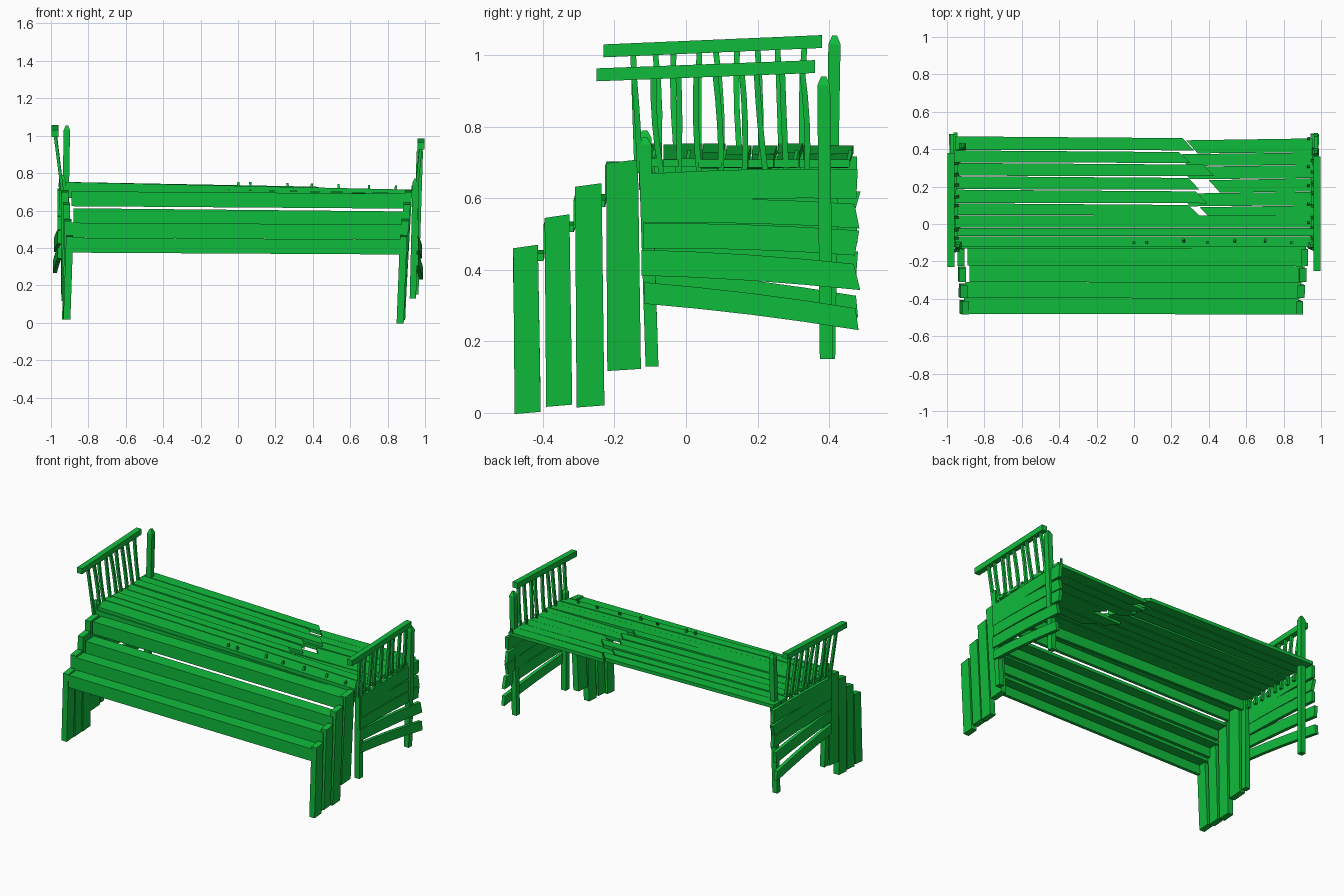
import bpy, bmesh, random
from mathutils import Vector

if "Cube" in bpy.data.objects:
    bpy.data.objects.remove(bpy.data.objects["Cube"])

random.seed(4)
mat = bpy.data.materials.new("green_wood")
mat.diffuse_color = (0.005, 0.5, 0.045, 1)
mat.use_nodes = True
mat.node_tree.nodes["Principled BSDF"].inputs["Base Color"].default_value = mat.diffuse_color


def board(name, a, b, wide, thick, skew=(0, 0), bend=(0, 0, 0), point=0, taper=1.0):
    """Flat board swept from a to b; wide/thick are full cross-section vectors."""
    a, b, wide, thick, bend = map(Vector, (a, b, wide, thick, bend))
    axis = (b - a).normalized()
    n = 4 if bend.length > 0 else 1
    bm = bmesh.new()
    rings = []
    for i in range(n + 1):
        f = i / n
        c = a.lerp(b, f) + bend * 4 * f * (1 - f)
        k = skew[0] if i == 0 else skew[1] if i == n else 0
        s = 1 + (taper - 1) * f
        rings.append([bm.verts.new(c + wide * u * s + thick * v + axis * k * u)
                      for u, v in ((-.5, -.5), (.5, -.5), (.5, .5), (-.5, .5))])
    if point:  # chipped, pointed post top
        rings.append([bm.verts.new(v.co.lerp(b, .6) + axis * point) for v in rings[-1]])
    for r, q in zip(rings, rings[1:]):
        for j in range(4):
            k = (j + 1) % 4
            bm.faces.new((r[j], r[k], q[k], q[j]))
    bm.faces.new(rings[0][::-1])
    bm.faces.new(rings[-1])
    bmesh.ops.recalc_face_normals(bm, faces=bm.faces)
    me = bpy.data.meshes.new(name)
    bm.to_mesh(me)
    bm.free()
    me.materials.append(mat)
    ob = bpy.data.objects.new(name, me)
    bpy.context.collection.objects.link(ob)
    return ob


def deck_z(x):
    return 0.718 - 0.022 * x


# Deck: rows of boards, the rear ones snapped near x = 0.3
edges = [.47, .395, .328, .257, .185, .112, .047, -.02, -.065, -.125]
breaks = [(.29, .31), (.27, .26), (.40, .27), (.32, .43), (.36, .27), (.32, .38), None, None, None]
for i, br in enumerate(breaks):
    y0, y1 = edges[i], edges[i + 1]
    y, w = (y0 + y1) / 2, y0 - y1 - .003
    dz = random.uniform(-.004, .004)
    xl, xr = -.95 + random.uniform(-.01, .01), .96 + random.uniform(-.015, .01)
    if br is None:
        board("deck_board", (xl, y, deck_z(xl) + dz), (xr, y, deck_z(xr) + dz), (0, w, 0), (0, 0, .022))
    else:
        board("deck_board", (xl, y, deck_z(xl) + dz), (br[0], y - .006, deck_z(br[0]) + dz + .004),
              (0, w, 0), (0, 0, .022), skew=(0, -.06), taper=.9)
        board("broken_deck_board", (br[1], y - .02, deck_z(br[1]) - .016), (xr, y - .012, deck_z(xr)),
              (0, w * .98, 0), (0, 0, .022), skew=(-.06, 0), taper=1.05)

# Bent nails along the front deck edge and at the right end
for x in (0, .07, .27, .39, .54, .70, .84):
    z = deck_z(x)
    board("deck_nail", (x, -.10, z), (x + random.uniform(-.008, .008), -.10 + random.uniform(-.02, .02), z + .035),
          (.012, 0, 0), (0, .012, 0))
for y in (0, .1, .2, .3, .45):
    board("end_nail", (.93, y, .69), (.935, y + .01, .735), (.012, 0, 0), (0, .01, 0))

# Stair treads and risers
ys = [-.48, -.395, -.31, -.222, -.125]
tops = [(.455, .445), (.535, .525), (.612, .595), (.703, .69)]
for i, (zl, zr) in enumerate(tops):
    xl, xr = (-.91, -.90, -.88, -.89)[i], (.88, .89, .90, .915)[i]
    y0, y1 = ys[i], ys[i + 1]
    h = .08
    board("stair_tread", (xl, (y0 + y1) / 2, zl - .01), (xr, (y0 + y1) / 2 - .004, zr - .01),
          (0, y1 - y0, 0), (0, 0, .02))
    board("stair_riser", (xl, y0 + .01, zl - h / 2), (xr, y0 + .006, zr - h / 2),
          (0, 0, h), (0, .02, 0))
board("deck_fascia", (-.93, -.122, .70), (.92, -.122, .655), (0, 0, .065), (0, .018, 0))

# Upright boards closing the stair ends
sides = [(-.485, -.40, 0, .465), (-.397, -.312, .02, .55), (-.312, -.222, .018, .637), (-.226, -.12, .12, .703)]
for s in (1, -1):
    for i, (y0, y1, z0, z1) in enumerate(sides):
        if s > 0:
            xb, xt = .867 + .004 * i, .885 + .009 * i
        else:
            xb, xt = -.915 - .003 * i, -.90 - .008 * i
            z0 = max(z0, .02)
        y = (y0 + y1) / 2
        board("stair_side_board", (xb, y, z0), (xt, y - .006, z1), (0, y1 - y0 - .012, 0), (.038, 0, 0),
              skew=(.006, .01), taper=.95)

# End walls: horizontal slats, the lower ones drooping to the rear
slats = [(.627, .64, .082), (.565, .55, .068), (.495, .475, .07), (.42, .38, .072), (.335, .262, .06)]
for s in (1, -1):
    for i, (zf, zb, h) in enumerate(slats):
        dz = .035 if s < 0 else 0
        out = .006 * i
        x = s * .955
        board("end_slat", (x, -.115 + random.uniform(-.01, .005), zf + dz * 1.1),
              (x + s * (out if i > 2 else 0), .478, zb + dz),
              (0, 0, h), (.022, 0, 0), skew=(0, random.uniform(-.02, .02)), bend=(0, 0, .006))

# Corner posts
board("right_front_post", (.935, -.095, .13), (.95, -.115, .75), (0, .036, 0), (.034, 0, 0), point=.02)
board("right_back_post", (.948, .392, .15), (.972, .385, .915), (0, .036, 0), (.034, 0, 0), point=.025)
board("left_front_post", (-.925, -.095, .13), (-.94, -.115, .77), (0, .036, 0), (.034, 0, 0), point=.02)
board("left_back_post", (-.93, .40, .15), (-.915, .415, 1.03), (0, .034, 0), (.034, 0, 0), point=.025)

# Leaning handrails and crooked balusters
for side, xb, xt, ya, yb, za, zb in (("right", .95, .978, -.25, .36, .945, .968),
                                     ("left", -.935, -.978, -.23, .38, 1.012, 1.038)):
    board(side + "_handrail", (xt, ya, za), (xt, yb, zb), (0, 0, .036), (.036, 0, 0))
    for i in range(9):
        y = -.145 + i * .058
        z = za + (zb - za) * (y - ya) / (yb - ya) - .01
        board(side + "_baluster", (xb, y + .012 + random.uniform(-.008, .008), .67),
              (xt, y + random.uniform(-.006, .012), z), (0, .016, 0), (.016, 0, 0),
              bend=(0, random.uniform(-.008, .01), 0))
